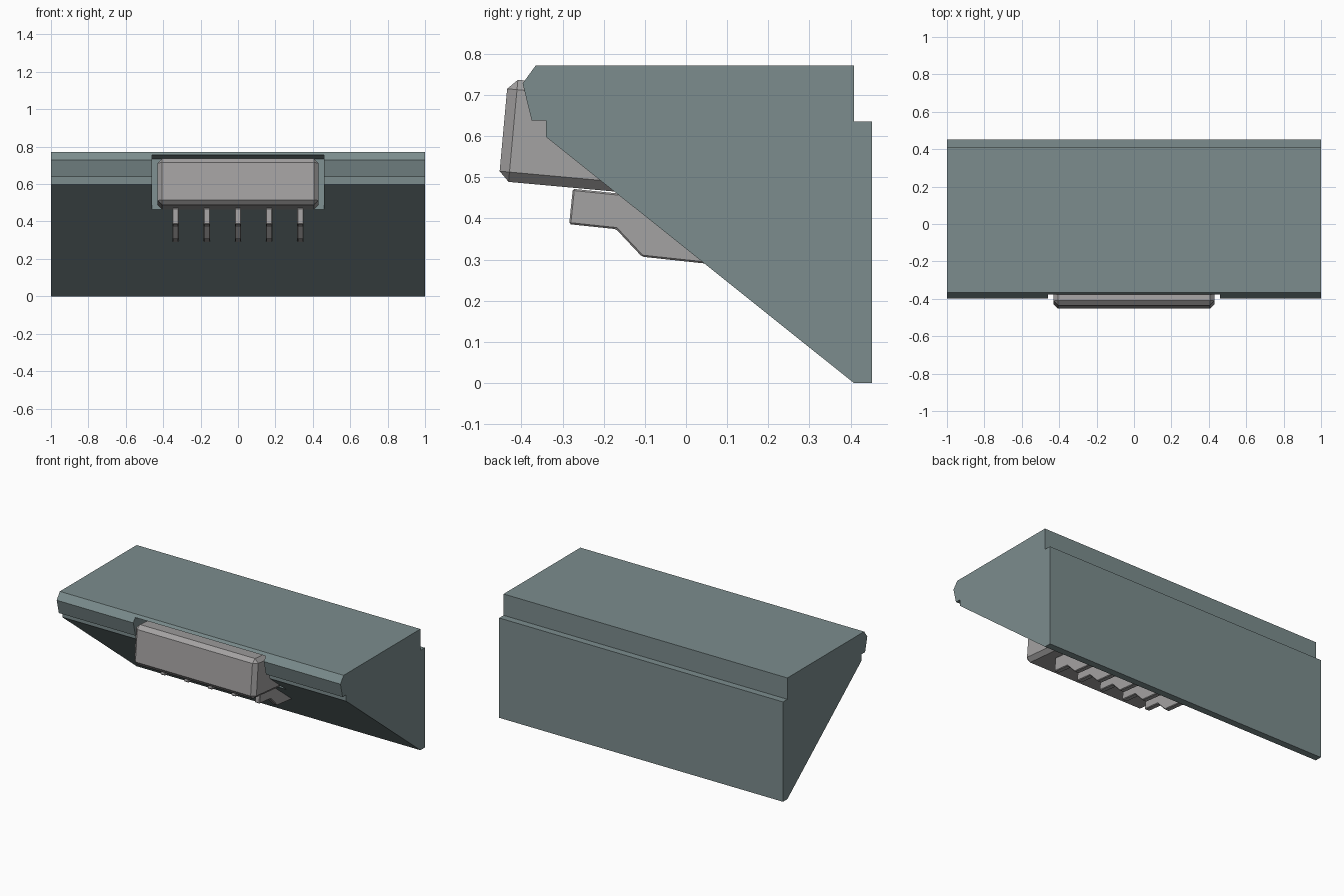
import bpy, math

if "Cube" in bpy.data.objects:
    bpy.data.objects.remove(bpy.data.objects["Cube"])


def material(name, color):
    m = bpy.data.materials.new(name)
    m.diffuse_color = (*color, 1)
    m.use_nodes = True
    m.node_tree.nodes["Principled BSDF"].inputs["Base Color"].default_value = m.diffuse_color
    return m


teal = material("grey_teal", (0.20, 0.265, 0.268))
grey = material("warm_grey", (0.37, 0.36, 0.36))


def extrude_x(name, profile, width, mat, x=0.0):
    """Extrude a (y, z) profile along x, centred on x."""
    n = len(profile)
    verts = [(x + s * width / 2, y, z) for s in (-1, 1) for y, z in profile]
    faces = [list(range(n))[::-1], list(range(n, 2 * n))]
    faces += [[i, (i + 1) % n, n + (i + 1) % n, n + i] for i in range(n)]
    mesh = bpy.data.meshes.new(name)
    mesh.from_pydata(verts, [], faces)
    # make normals consistent for the boolean and bevels
    import bmesh
    bm = bmesh.new()
    bm.from_mesh(mesh)
    bmesh.ops.recalc_face_normals(bm, faces=bm.faces)
    bm.to_mesh(mesh)
    bm.free()
    mesh.materials.append(mat)
    obj = bpy.data.objects.new(name, mesh)
    bpy.context.collection.objects.link(obj)
    return obj


def bevel(obj, width):
    mod = obj.modifiers.new("bevel", 'BEVEL')
    mod.width = width
    mod.segments = 1
    mod.limit_method = 'NONE'


TILT = math.radians(5.2)


def tilted(d, u):
    """Local depth / height of the leaning box -> (y, z)."""
    c, s = math.cos(TILT), math.sin(TILT)
    return (-0.455 + d * c + u * s, 0.491 - d * s + u * c)


def tilted_rect(d0, d1, u0, u1):
    return [tilted(d0, u0), tilted(d1, u0), tilted(d1, u1), tilted(d0, u1)]


# Main wedge-shaped body
body = extrude_x("wedge_body", [
    (-0.365, 0.772), (0.408, 0.772), (0.408, 0.636), (0.452, 0.636),
    (0.452, 0.0), (0.408, 0.0), (-0.34, 0.598), (-0.34, 0.638),
    (-0.375, 0.638), (-0.397, 0.728)], 2.0, teal)

# Tilted recess cut through the front lip
cutter = extrude_x("recess_cutter", tilted_rect(-0.2, 0.283, -0.15, 0.27), 0.92, teal)
cutter.hide_render = True
cut = body.modifiers.new("recess", 'BOOLEAN')
cut.operation = 'DIFFERENCE'
cut.solver = 'EXACT'
cut.object = cutter
bpy.context.view_layer.objects.active = body
bpy.ops.object.modifier_apply(modifier="recess")
bpy.data.objects.remove(cutter)

# Bevelled box sitting in the recess
box = extrude_x("front_box", tilted_rect(0, 0.33, 0, 0.249), 0.86, grey)
bevel(box, 0.024)

# Row of stepped prongs under the box
for i in range(-2, 3):
    prong = extrude_x(f"prong_{i + 3}", [
        (-0.275, 0.472), (-0.284, 0.386), (-0.17, 0.374), (-0.107, 0.307),
        (0.07, 0.288), (0.08, 0.33), (-0.12, 0.456)], 0.034, grey, i / 6)
    bevel(prong, 0.004)
